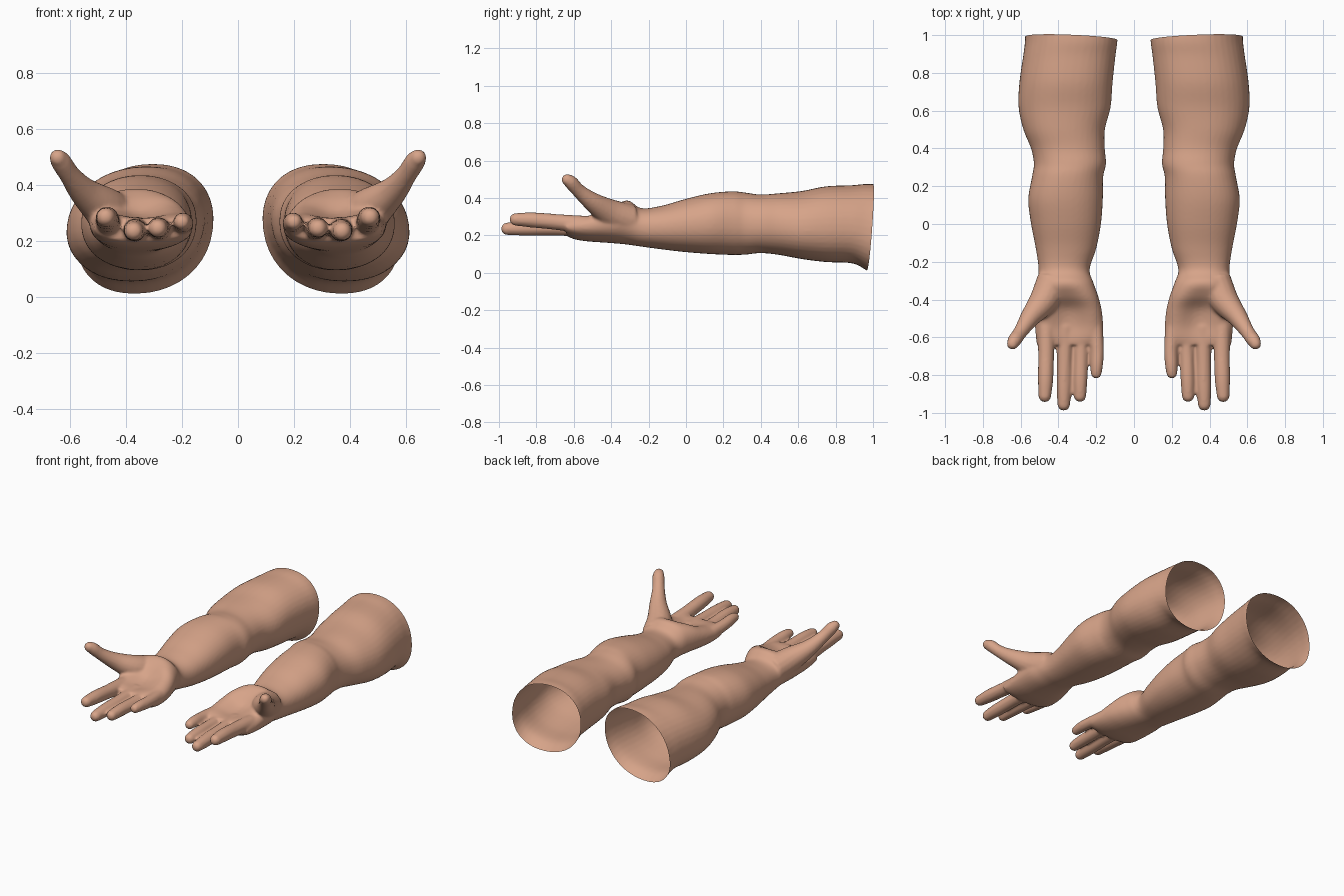
import bpy, bmesh
from math import cos, sin, pi, exp, copysign
from mathutils import Vector

cube = bpy.data.objects.get("Cube")
if cube:
    bpy.data.objects.remove(cube)

skin = bpy.data.materials.new("skin")
skin.use_nodes = True
skin.diffuse_color = (0.68, 0.37, 0.25, 1)
skin.node_tree.nodes["Principled BSDF"].inputs["Base Color"].default_value = skin.diffuse_color

# Sections from shoulder end to knuckles: y, inner x, outer x, bottom z, top z, palm hollow
ARM = [
    (1.06, .09, .575, -.04, .47, 0), (.97, .09, .575, .01, .475, 0),
    (.89, .10, .585, .05, .468, 0), (.75, .115, .605, .057, .462, 0),
    (.62, .125, .61, .073, .437, 0), (.50, .155, .585, .095, .425, 0),
    (.40, .155, .545, .105, .418, 0), (.32, .148, .53, .097, .428, 0),
    (.25, .163, .54, .095, .435, 0), (.13, .165, .56, .10, .425, 0),
    (0, .175, .545, .11, .395, 0), (-.13, .20, .52, .125, .358, 0),
    (-.24, .235, .505, .14, .345, 0), (-.31, .215, .515, .15, .387, 0),
    (-.38, .19, .53, .157, .387, .03), (-.45, .172, .53, .162, .36, .06),
    (-.53, .163, .525, .168, .33, .05), (-.60, .163, .52, .18, .312, .03),
    (-.64, .175, .515, .20, .29, .01),
]
# Digit paths: x, y, z, radius
DIGITS = {
    "little": [(.205, -.54, .255, .04), (.195, -.66, .262, .036), (.197, -.74, .268, .034), (.20, -.79, .268, .029)],
    "ring": [(.275, -.54, .24, .045), (.28, -.68, .243, .039), (.284, -.82, .247, .038), (.286, -.91, .245, .033)],
    "middle": [(.365, -.54, .24, .048), (.367, -.70, .24, .042), (.37, -.86, .238, .04), (.372, -.955, .235, .034)],
    "index": [(.465, -.54, .255, .05), (.465, -.68, .27, .043), (.468, -.82, .282, .041), (.472, -.91, .285, .034)],
    "thumb": [(.43, -.30, .28, .085), (.475, -.40, .315, .078), (.55, -.495, .375, .053),
              (.60, -.57, .435, .038), (.632, -.615, .483, .037), (.643, -.635, .497, .031)],
}


def smooth_rows(rows, steps):
    """Catmull-Rom curve through rows of numbers."""
    out = []
    for i in range(len(rows) - 1):
        a, b = rows[max(i - 1, 0)], rows[i]
        c, d = rows[i + 1], rows[min(i + 2, len(rows) - 1)]
        for s in range(steps):
            t = s / steps
            out.append([.5 * (2*q + (r - p)*t + (2*p - 5*q + 4*r - w)*t*t + (3*q - p - 3*r + w)*t**3)
                        for p, q, r, w in zip(a, b, c, d)])
    out.append(list(rows[-1]))
    return out


def loft(bm, rings):
    """Closed tube through rings of points."""
    loops = [[bm.verts.new(p) for p in ring] for ring in rings]
    n = len(loops[0])
    for a, b in zip(loops, loops[1:]):
        for i in range(n):
            j = (i + 1) % n
            bm.faces.new((a[i], a[j], b[j], b[i]))
    bm.faces.new(loops[0][::-1])
    bm.faces.new(loops[-1])


def arm_ring(row, n=40):
    y, x0, x1, z0, z1, hollow = row
    lean = -.12 if y > .6 else -.12 * max(0, (y - .2) / .4)
    ring = []
    for i in range(n):
        u, v = cos(2*pi*i/n), sin(2*pi*i/n)
        px, pz = (copysign(abs(k) ** .92, k) for k in (u, v))
        z = (z0 + z1)/2 + pz*(z1 - z0)/2 - hollow*max(0, v)*exp(-(u/.55)**2)
        x = (x0 + x1)/2 + px*(x1 - x0)/2 + lean*pz*(z1 - z0)/2
        ring.append((x, y, z))
    return ring


def digit_rings(path, n=16):
    rows = smooth_rows(path, 5)
    # Rounded tip
    end, r = Vector(rows[-1][:3]), rows[-1][3]
    way = (end - Vector(rows[-2][:3])).normalized()
    for k in range(1, 6):
        a = k * pi / 11
        rows.append([*(end + way*r*sin(a)), r*cos(a)])
    rings = []
    for i, row in enumerate(rows):
        tangent = Vector(rows[min(i + 1, len(rows) - 1)][:3]) - Vector(rows[max(i - 1, 0)][:3])
        turn = tangent.to_track_quat('Z', 'Y')
        rings.append([Vector(row[:3]) + turn @ Vector((cos(2*pi*j/n), sin(2*pi*j/n), 0)) * row[3]
                      for j in range(n)])
    return rings


def build_arm(name, side):
    bm = bmesh.new()
    loft(bm, [arm_ring(r) for r in smooth_rows(ARM, 5)])
    for path in DIGITS.values():
        loft(bm, digit_rings(path))
    for v in bm.verts:
        v.co.x *= side
    bmesh.ops.recalc_face_normals(bm, faces=bm.faces[:])
    mesh = bpy.data.meshes.new(name)
    bm.to_mesh(mesh)
    bm.free()
    obj = bpy.data.objects.new(name, mesh)
    bpy.context.collection.objects.link(obj)

    # Fuse arm, palm and digits into one skin
    fuse = obj.modifiers.new("fuse", 'REMESH')
    fuse.mode = 'VOXEL'
    fuse.voxel_size = .009
    relax = obj.modifiers.new("relax", 'SMOOTH')
    relax.factor = .5
    relax.iterations = 5
    graph = bpy.context.evaluated_depsgraph_get()
    fused = bpy.data.meshes.new_from_object(obj.evaluated_get(graph))
    obj.modifiers.clear()
    obj.data = fused

    # Slanted open end
    bm = bmesh.new()
    bm.from_mesh(fused)
    bmesh.ops.bisect_plane(bm, geom=bm.verts[:] + bm.edges[:] + bm.faces[:], dist=1e-5,
                           plane_co=(.57*side, 1, .3), plane_no=(-.05*side, 1, -.08),
                           clear_outer=True)
    for f in bm.faces:
        f.smooth = True
    bm.to_mesh(fused)
    bm.free()
    fused.materials.clear()
    fused.materials.append(skin)
    return obj


build_arm("left_arm", 1)
build_arm("right_arm", -1)
